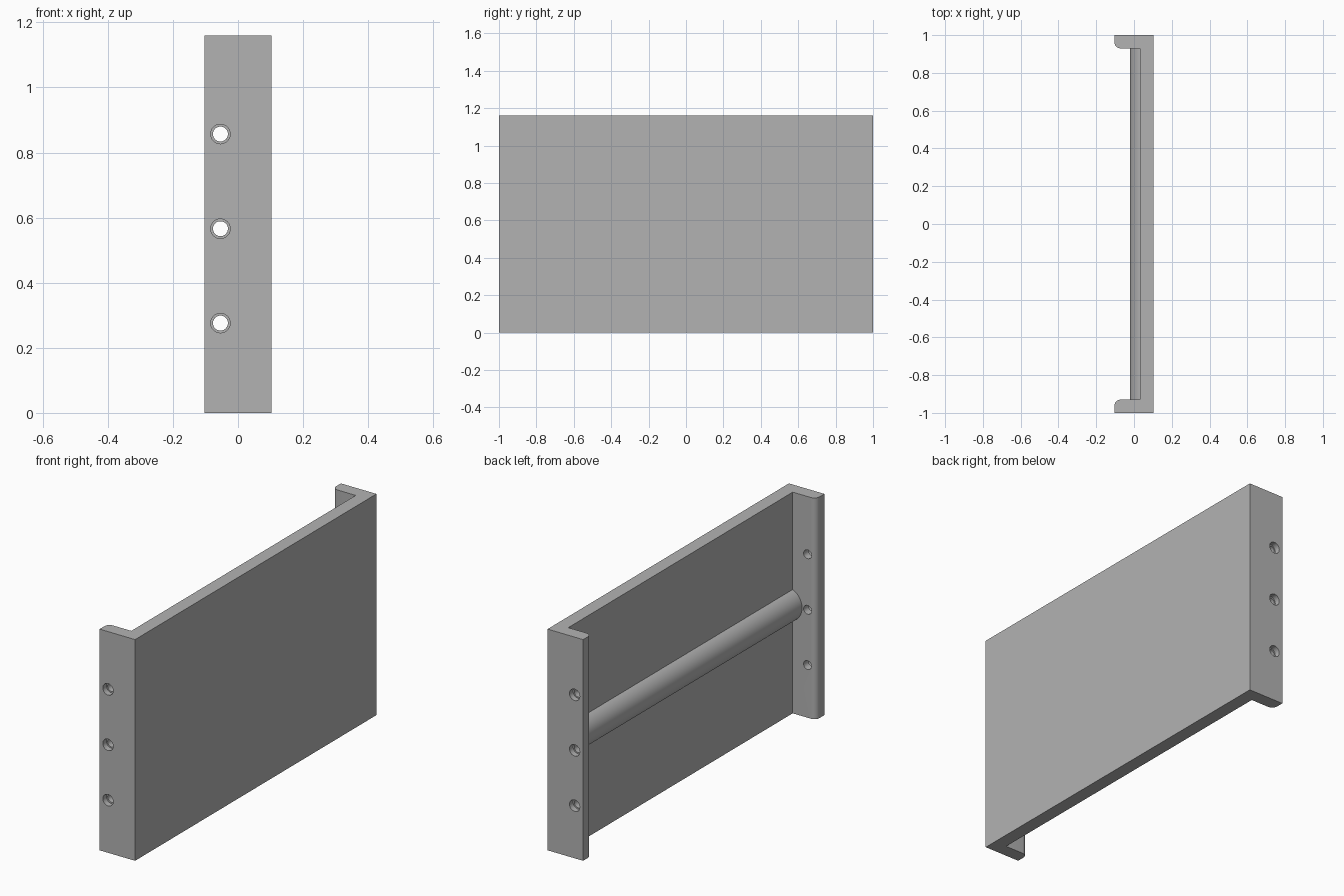
import bpy, bmesh, math
from mathutils import Matrix

if "Cube" in bpy.data.objects:
    bpy.data.objects.remove(bpy.data.objects["Cube"], do_unlink=True)

HEIGHT = 1.16
BACK, INNER, LIP = 0.103, 0.032, -0.103   # x of outer face, inner face, flange tips
END, FLANGE = 1.0, 0.93                   # y of flange outer and inner faces
ROUND = 0.03

grey = bpy.data.materials.new("plain grey")
grey.use_nodes = True
colour = (0.45, 0.45, 0.45, 1)
grey.diffuse_color = colour
grey.node_tree.nodes["Principled BSDF"].inputs["Base Color"].default_value = colour


def make_object(name, bm):
    bmesh.ops.recalc_face_normals(bm, faces=bm.faces[:])
    mesh = bpy.data.meshes.new(name)
    bm.to_mesh(mesh)
    bm.free()
    mesh.materials.append(grey)
    obj = bpy.data.objects.new(name, mesh)
    bpy.context.collection.objects.link(obj)
    return obj


def extrude_profile(name, points, offset):
    bm = bmesh.new()
    face = bm.faces.new([bm.verts.new(p) for p in points])
    new = bmesh.ops.extrude_face_region(bm, geom=[face])["geom"]
    verts = [v for v in new if isinstance(v, bmesh.types.BMVert)]
    bmesh.ops.translate(bm, verts=verts, vec=offset)
    return make_object(name, bm)


def smooth(obj):
    bpy.ops.object.select_all(action="DESELECT")
    obj.select_set(True)
    bpy.context.view_layer.objects.active = obj
    bpy.ops.object.shade_smooth_by_angle(angle=math.radians(30))


# Channel section: half the outline, mirrored in y, with rounded inner lips
half = [(BACK, END), (LIP, END)]
for i in range(9):
    a = math.pi + i / 8 * math.pi / 2
    half.append((LIP + ROUND + ROUND * math.cos(a), FLANGE + ROUND + ROUND * math.sin(a)))
half.append((INNER, FLANGE))
outline = half + [(x, -y) for x, y in reversed(half)]
channel = extrude_profile("channel_panel", [(x, y, 0) for x, y in outline], (0, 0, HEIGHT))

# Stepped screw holes: a through hole and a wider recess on each outer face
bores = bmesh.new()
recesses = bmesh.new()
for z in (0.276, 0.566, 0.857):
    for side in (-1, 1):
        for bm, radius, y, depth in ((bores, 0.023, 0.965, 0.2), (recesses, 0.03, END, 0.06)):
            place = Matrix.Translation((-0.054, side * y, z)) @ Matrix.Rotation(math.pi / 2, 4, "X")
            bmesh.ops.create_cone(bm, cap_ends=True, segments=32, radius1=radius,
                                  radius2=radius, depth=depth, matrix=place)
for cutter in (make_object("hole_cutter", bores), make_object("recess_cutter", recesses)):
    cutter.hide_render = True
    mod = channel.modifiers.new("cut", "BOOLEAN")
    mod.operation = "DIFFERENCE"
    mod.solver = "EXACT"
    mod.object = cutter
    bpy.context.view_layer.objects.active = channel
    bpy.ops.object.modifier_apply(modifier=mod.name)
    bpy.data.objects.remove(cutter, do_unlink=True)
smooth(channel)

# Rounded rib running between the flanges on the inner face
RADIUS, CENTRE_X, RIB_Z = 0.09, 0.068, 0.567
sweep = math.acos((CENTRE_X - INNER - 0.005) / RADIUS)
arc = []
for i in range(25):
    a = math.pi - sweep + i / 24 * 2 * sweep
    arc.append((CENTRE_X + RADIUS * math.cos(a), -FLANGE, RIB_Z + RADIUS * math.sin(a)))
rib = extrude_profile("rounded_rib", arc, (0, 2 * FLANGE, 0))
smooth(rib)
